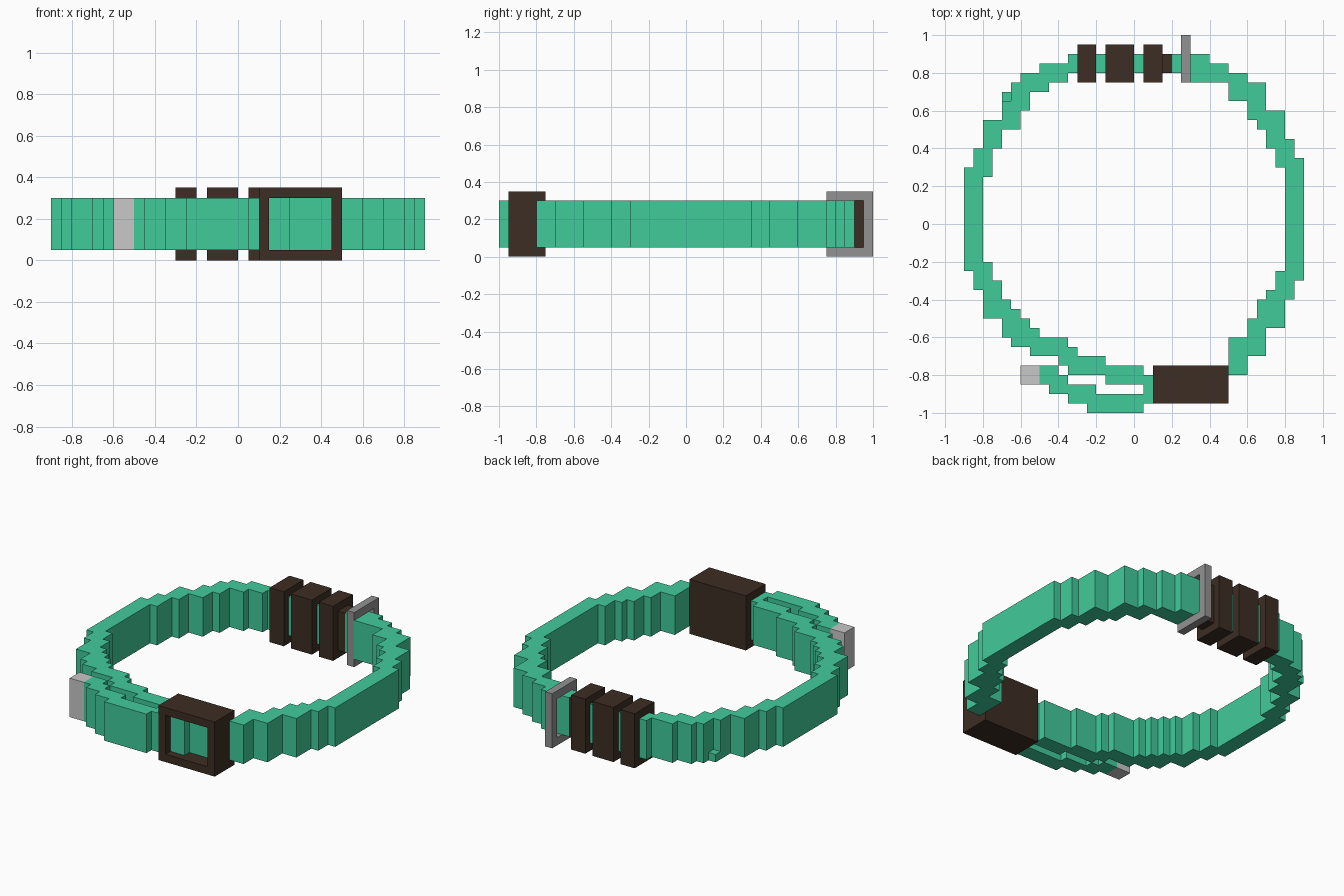
import bpy, bmesh

if "Cube" in bpy.data.objects:
    bpy.data.objects.remove(bpy.data.objects["Cube"])

U = 0.05  # every part sits on a 0.05 grid, sizes below are in grid steps


def material(name, rgb):
    m = bpy.data.materials.new(name)
    m.diffuse_color = (*rgb, 1)
    m.use_nodes = True
    m.node_tree.nodes["Principled BSDF"].inputs["Base Color"].default_value = m.diffuse_color
    return m


GREEN = material("green strap", (0.053, 0.60, 0.33))
BROWN = material("dark brown", (0.045, 0.026, 0.017))
GREY = material("grey metal", (0.29, 0.29, 0.29))
LIGHT = material("light grey tip", (0.58, 0.58, 0.58))


def finish(bm, name, mat):
    bmesh.ops.recalc_face_normals(bm, faces=bm.faces)
    me = bpy.data.meshes.new(name)
    bm.to_mesh(me)
    bm.free()
    me.materials.append(mat)
    bpy.context.collection.objects.link(bpy.data.objects.new(name, me))


def extrude(bm, pts, z0, z1):
    face = bm.faces.new([bm.verts.new((x * U, y * U, z0 * U)) for x, y in pts])
    ext = bmesh.ops.extrude_face_region(bm, geom=[face])["geom"]
    bmesh.ops.translate(bm, vec=(0, 0, (z1 - z0) * U),
                        verts=[g for g in ext if isinstance(g, bmesh.types.BMVert)])


def stepped(name, mat, start, turns, z0=1, z1=6):
    """Prism over a right-angled outline: turns are alternating new x and new y."""
    p, pts = list(start), [tuple(start)]
    for i, t in enumerate(turns):
        p[i % 2] = t
        pts.append(tuple(p))
    bm = bmesh.new()
    extrude(bm, pts, z0, z1)
    finish(bm, name, mat)


def boxes(name, mat, *bs):
    bm = bmesh.new()
    for x0, x1, y0, y1, z0, z1 in bs:
        extrude(bm, [(x0, y0), (x1, y0), (x1, y1), (x0, y1)], z0, z1)
    finish(bm, name, mat)


# main strap loop: outer edge anticlockwise, then inner edge back
outer = [12, -14, 14, -11, 16, -8, 17, -6, 18, 7, 17, 9, 16, 12, 14, 15, 12, 16,
         10, 17, 8, 18, -7, 17, -10, 16, -12, 15, -13, 13, -14, 11, -16, 8, -17, 6,
         -18, -5, -17, -7, -16, -10, -14, -12, -13, -13, -11, -14, -8, -15, -7, -16,
         -3, -17, 1]
inner = [-15, -3, -14, -6, -13, -7, -12, -10, -11, -11, -10, -12, -9, -13, -8,
         -14, -6, -15, -4, -16, 5, -15, 8, -14, 10, -12, 12, -11, 14, -9, 15, -7, 16,
         6, 15, 10, 13, 12, 11, 13, 10, 14, 8, 15, 6, 16, -5, 15, -7, 14, -8,
         13, -10, 12, -12, 10]
stepped("strap_loop", GREEN, (10, -16), outer + inner)
boxes("strap_low_step", GREEN, (-14, -13, 13, 14, 1, 2))

# loose strap end with its tip
stepped("strap_tail", GREEN, (2, -16),
        [1, -18, -4, -17, -7, -16, -8, -15, -10, -17, -9, -18, -7, -19, -5, -20, 1, -19, 2])
boxes("tail_tip", LIGHT, (-12, -10, -17, -15, 1, 6))

# buckle: back plate and four rim bars, strap showing in the window
boxes("buckle", BROWN,
      (2, 10, -16, -15, 0, 7),
      (2, 10, -19, -16, 0, 1), (2, 10, -19, -16, 6, 7),
      (2, 3, -19, -16, 1, 6), (9, 10, -19, -16, 1, 6))
boxes("strap_in_buckle", GREEN, (3, 5, -18, -16, 1, 6), (5, 9, -17, -16, 1, 6))

# rear clasp blocks and the short connector
for i, (x0, x1) in enumerate([(-6, -4), (-3, 0), (1, 3)]):
    boxes(f"clasp_block_{i + 1}", BROWN, (x0, x1, 15, 19, 0, 7))
boxes("clasp_connector", BROWN, (3, 4, 15.98, 18.02, 0.98, 6.02))

# leash ring: open rectangular frame around the strap
boxes("leash_ring", GREY,
      (5, 6, 15, 20, 0, 1), (5, 6, 15, 20, 6, 7),
      (5, 6, 15, 16, 1, 6), (5, 6, 19, 20, 1, 6))
